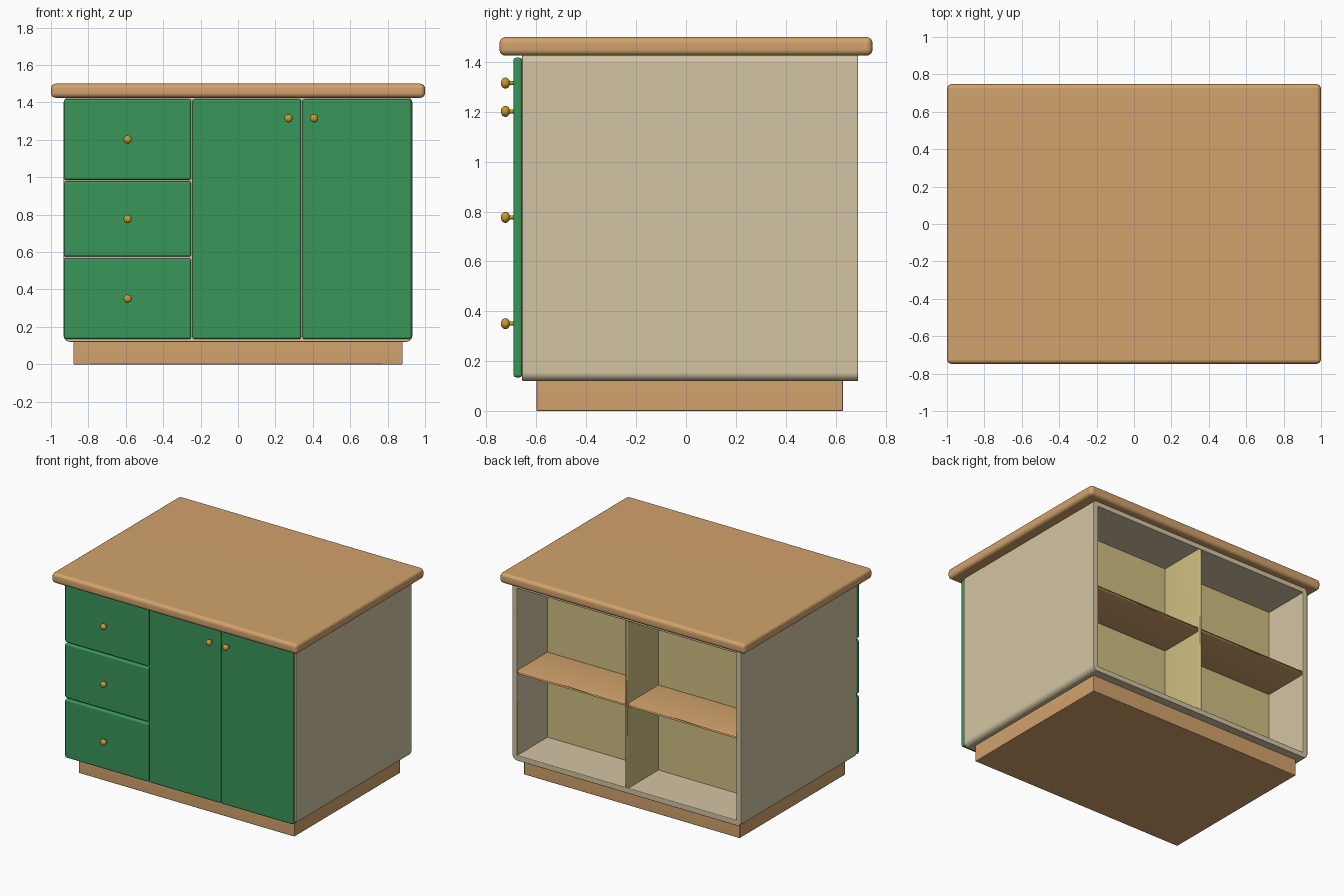
import bpy, bmesh, math
from mathutils import Matrix, Vector

if "Cube" in bpy.data.objects:
    bpy.data.objects.remove(bpy.data.objects["Cube"])


def material(name, rgb):
    m = bpy.data.materials.new(name)
    m.diffuse_color = (*rgb, 1)
    m.use_nodes = True
    m.node_tree.nodes["Principled BSDF"].inputs["Base Color"].default_value = m.diffuse_color
    return m


WOOD = material("warm_wood", (0.645, 0.366, 0.15))
CREAM = material("cream_paint", (0.651, 0.555, 0.365))
GREEN = material("green_paint", (0.04, 0.305, 0.102))
BRASS = material("brass", (0.58, 0.33, 0.025))
KHAKI = material("khaki_panel", (0.63, 0.527, 0.223))


def finish(name, bm, mat):
    me = bpy.data.meshes.new(name)
    for f in bm.faces:
        f.smooth = True
    bm.to_mesh(me)
    bm.free()
    me.materials.append(mat)
    ob = bpy.data.objects.new(name, me)
    bpy.context.collection.objects.link(ob)
    return ob


def round_edges(ob, width, segments):
    if width:
        b = ob.modifiers.new("bevel", 'BEVEL')
        b.width, b.segments = width, segments
        b.limit_method, b.angle_limit = 'ANGLE', math.radians(40)
    w = ob.modifiers.new("normals", 'WEIGHTED_NORMAL')
    w.keep_sharp = True


def box_mesh(x, y, z):
    """Box from (min, max) ranges."""
    bm = bmesh.new()
    bmesh.ops.create_cube(bm, size=1)
    for v in bm.verts:
        v.co = Vector([r[0] + (c + 0.5) * (r[1] - r[0]) for c, r in zip(v.co, (x, y, z))])
    return bm


def box(name, x, y, z, mat, bevel=0.0, segments=2):
    ob = finish(name, box_mesh(x, y, z), mat)
    round_edges(ob, bevel, segments)
    return ob


# Plinth and worktop
box("plinth", (-0.88, 0.88), (-0.6, 0.63), (0, 0.125), WOOD, 0.003, 1)
box("worktop", (-1, 1), (-0.748, 0.748), (1.425, 1.5), WOOD, 0.025, 4)

# Carcass: rounded along its depth, with an open recess at the back
bm = box_mesh((-0.933, 0.933), (-0.657, 0.69), (0.12, 1.43))
long_edges = [e for e in bm.edges if abs(e.verts[0].co.y - e.verts[1].co.y) > 0.5]
bmesh.ops.bevel(bm, geom=long_edges, offset=0.035, segments=4, profile=0.5, affect='EDGES')
carcass = finish("carcass", bm, CREAM)
cutter = finish("recess_cutter", box_mesh((-0.893, 0.893), (0.33, 0.9), (0.16, 1.39)), CREAM)
cutter.hide_render = True
cutter.hide_viewport = True
cut = carcass.modifiers.new("recess", 'BOOLEAN')
cut.operation, cut.solver, cut.object = 'DIFFERENCE', 'EXACT', cutter
round_edges(carcass, 0.008, 2)

# Recess lining, divider and shelves
box("recess_panel", (-0.893, 0.893), (0.325, 0.338), (0.16, 1.39), KHAKI)
box("divider", (-0.0125, 0.0125), (0.33, 0.685), (0.155, 1.395), KHAKI)
for side, x in (("right", (0.0125, 0.895)), ("left", (-0.895, -0.0125))):
    box(side + "_shelf", x, (0.33, 0.68), (0.757, 0.787), WOOD)


# Knob: short stem with a slightly flattened ball
def knob(name, x, z):
    bm = bmesh.new()
    bmesh.ops.create_uvsphere(bm, u_segments=20, v_segments=12, radius=1,
                              matrix=Matrix.Diagonal((0.022, 0.022, 0.0185, 1)))
    bmesh.ops.create_cone(bm, cap_ends=True, segments=14, radius1=0.008, radius2=0.008, depth=0.04,
                          matrix=Matrix.Translation((0, 0, -0.025)))
    bm.transform(Matrix.Translation((x, -0.724, z)) @ Matrix.Rotation(math.pi / 2, 4, 'X'))
    finish(name, bm, BRASS)


# Drawer and door fronts
FRONT_Y = (-0.692, -0.656)
for i, z in enumerate(((0.135, 0.566), (0.576, 0.977), (0.986, 1.417))):
    box(f"drawer_front_{i + 1}", (-0.93, -0.25), FRONT_Y, z, GREEN, 0.012, 3)
    knob(f"drawer_knob_{i + 1}", -0.59, sum(z) / 2)
for side, x, kx in (("left", (-0.243, 0.338), 0.27), ("right", (0.345, 0.927), 0.407)):
    box(side + "_door", x, FRONT_Y, (0.135, 1.417), GREEN, 0.012, 3)
    knob(side + "_door_knob", kx, 1.315)
